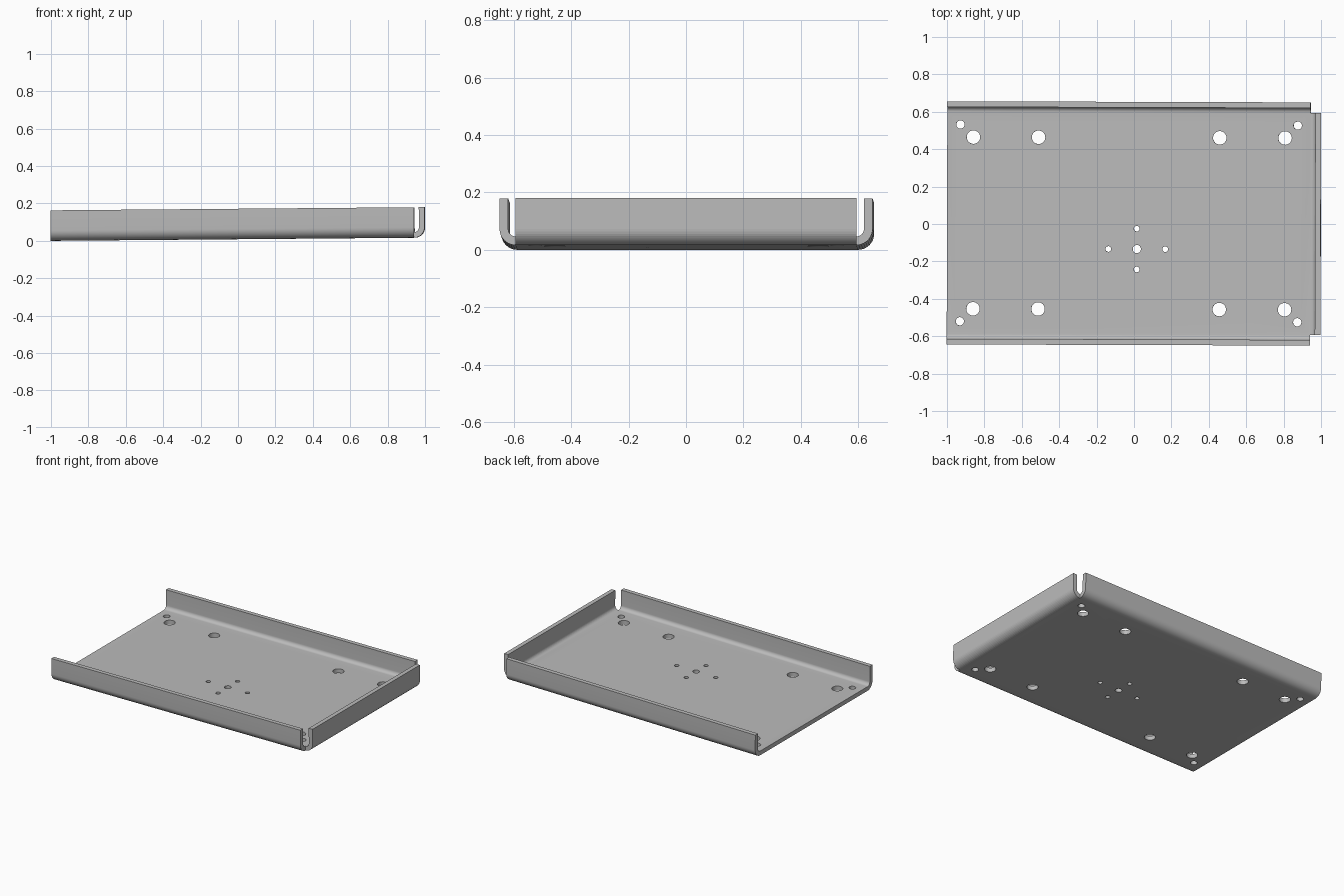
import bpy, bmesh
from math import pi, sin, cos, radians
from mathutils import Matrix, Vector

if "Cube" in bpy.data.objects:
    bpy.data.objects.remove(bpy.data.objects["Cube"])

T = 0.03            # sheet thickness
R_OUT = 0.056       # outer bend radius
R_IN = R_OUT - T
HALF = 0.594        # half width of the flat floor
X0, X1 = -1.0, 0.943  # floor start and end-bend start
H = 0.163           # flange height
STEPS = 10

steel = bpy.data.materials.new("grey steel")
steel.use_nodes = True
GREY = (0.5, 0.5, 0.5, 1)
steel.diffuse_color = GREY
steel.node_tree.nodes["Principled BSDF"].inputs["Base Color"].default_value = GREY


def make_object(name, bm):
    bmesh.ops.recalc_face_normals(bm, faces=bm.faces)
    mesh = bpy.data.meshes.new(name)
    bm.to_mesh(mesh)
    bm.free()
    mesh.materials.append(steel)
    obj = bpy.data.objects.new(name, mesh)
    bpy.context.collection.objects.link(obj)
    return obj


def extrude(bm, faces):
    geom = bmesh.ops.extrude_face_region(bm, geom=faces)["geom"]
    return ([g for g in geom if isinstance(g, bmesh.types.BMVert)],
            [g for g in geom if isinstance(g, bmesh.types.BMFace)])


# Half cross-section: (outer, inner) pairs from the floor edge up the flange
half = []
for i in range(STEPS + 1):
    a = pi / 2 * i / STEPS
    half.append([(HALF + r * sin(a), R_OUT - r * cos(a)) for r in (R_OUT, R_IN)])
half.append([(HALF + R_OUT, H), (HALF + R_IN, H)])
section = [[(-y, z) for y, z in pair] for pair in reversed(half)] + half

# Floor with two folded side flanges
bm = bmesh.new()
pairs = [[bm.verts.new((X0, y, z)) for y, z in pair] for pair in section]
strip = [bm.faces.new((a[0], b[0], b[1], a[1])) for a, b in zip(pairs, pairs[1:])]
verts, caps = extrude(bm, strip)
bmesh.ops.translate(bm, verts=verts, vec=(X1 - X0, 0, 0))

# End flange folded up from the floor's end face
end = [min(caps, key=lambda f: abs(f.calc_center_median().y))]
for i in range(STEPS):
    verts, end = extrude(bm, end)
    bmesh.ops.rotate(bm, verts=verts, cent=(X1, 0, R_OUT),
                     matrix=Matrix.Rotation(-pi / 2 / STEPS, 3, 'Y'))
verts, end = extrude(bm, end)
bmesh.ops.translate(bm, verts=verts, vec=(0, 0, H - R_OUT))
tray = make_object("folded_tray", bm)

# Drilled holes: (x, y, radius)
holes = [(x, s * 0.459, 0.036) for x in (-0.86, -0.512, 0.457, 0.806) for s in (-1, 1)]
holes += [(x, s * 0.526, 0.022) for x in (-0.93, 0.874) for s in (-1, 1)]
CX, CY = 0.015, -0.137
holes += [(CX, CY, 0.022)]
holes += [(CX + dx, CY + dy, 0.015)
          for dx, dy in ((0.152, 0), (-0.152, 0), (0, 0.109), (0, -0.109))]
bm = bmesh.new()
for x, y, r in holes:
    bmesh.ops.create_cone(bm, cap_ends=True, segments=32, radius1=r, radius2=r,
                          depth=0.2, matrix=Matrix.Translation((x, y, 0)))
drill = make_object("hole_cutter", bm)
drill.hide_render = True
drill.hide_set(True)
cut = tray.modifiers.new("holes", 'BOOLEAN')
cut.operation = 'DIFFERENCE'
cut.solver = 'EXACT'
cut.object = drill

# Bake the cut, then drop the cutter
bpy.context.view_layer.update()
cut_mesh = bpy.data.meshes.new_from_object(
    tray.evaluated_get(bpy.context.evaluated_depsgraph_get()))
tray.modifiers.clear()
tray.data = cut_mesh
bpy.data.objects.remove(drill)

# Slight lean of the whole part
lean = Matrix.Rotation(-0.0085, 4, 'Y') @ Matrix.Rotation(-0.003, 4, 'Z')
tray.data.transform(Matrix.Translation(Vector((0.0005, 0.003, 0.0085))) @ lean)

bpy.ops.object.select_all(action='DESELECT')
tray.select_set(True)
bpy.context.view_layer.objects.active = tray
bpy.ops.object.shade_smooth_by_angle(angle=radians(30))
